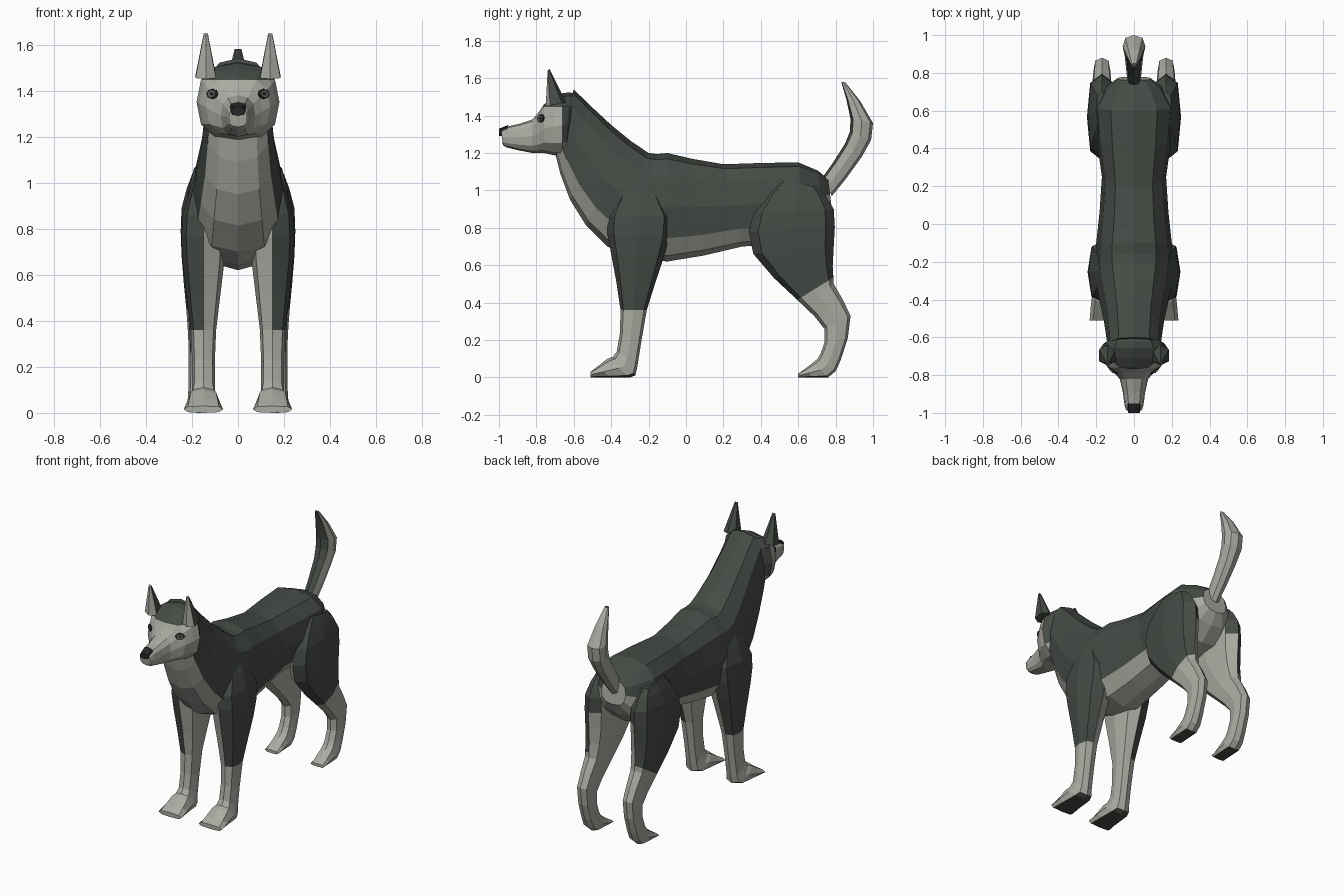
import bpy, bmesh, math
from mathutils import Vector, Matrix
from mathutils.bvhtree import BVHTree

cube = bpy.data.objects.get("Cube")
if cube:
    bpy.data.objects.remove(cube, do_unlink=True)


def material(name, red, green, blue):
    colour = (red, green, blue, 1)
    mat = bpy.data.materials.new(name)
    mat.use_nodes = True
    mat.diffuse_color = colour
    for node in mat.node_tree.nodes:
        if node.type == 'BSDF_PRINCIPLED':
            node.inputs["Base Color"].default_value = colour
    return mat


DARK, LIGHT, BLACK, IRIS = range(4)
PALETTE = [material("dark_fur", .06, .07, .06),
           material("light_fur", .4, .41, .36),
           material("black_skin", .02, .02, .02),
           material("grey_iris", .16, .17, .16)]


def finish(name, bm, mirror):
    mesh = bpy.data.meshes.new(name)
    bm.to_mesh(mesh)
    bm.free()
    for mat in PALETTE:
        mesh.materials.append(mat)
    ob = bpy.data.objects.new(name, mesh)
    bpy.context.collection.objects.link(ob)
    if mirror:
        ob.modifiers.new("Mirror", 'MIRROR').use_mirror_merge = False
    return ob


def smooth_keys(keys):
    """Add one rounded in-between ring between each pair of key rings."""
    keys = [Vector(key) for key in keys]
    result = [keys[0]]
    for i, (here, after) in enumerate(zip(keys, keys[1:])):
        before = keys[max(i - 1, 0)]
        beyond = keys[min(i + 2, len(keys) - 1)]
        chord = (here + after) / 2
        result.append(chord + (chord - (before + beyond) / 2) / 8)
        result.append(after)
    return result


def signed_power(value, exponent):
    return math.copysign(abs(value) ** exponent, value)


def loft(name, keys, sides=8, x=0, roundness=.8, base=DARK, accent=(),
         cut=None, rule=None):
    """Skin rings that each span a front or top point (y, z) to a back or
    bottom point (y, z) with a half width; parts off the middle are mirrored."""
    bm = bmesh.new()
    rings = []
    for front_y, front_z, back_y, back_z, width in smooth_keys(keys):
        front = Vector((x, front_y, max(front_z, 0)))
        back = Vector((x, back_y, max(back_z, 0)))
        ring = []
        for j in range(sides):
            angle = math.tau * j / sides
            blend = (1 - signed_power(math.cos(angle), roundness)) / 2
            point = front.lerp(back, blend)
            point.x += width * signed_power(math.sin(angle), roundness)
            ring.append(bm.verts.new(point))
        rings.append(ring)
    for ring, following in zip(rings, rings[1:]):
        for j in range(sides):
            k = (j + 1) % sides
            face = bm.faces.new((ring[j], ring[k], following[k], following[j]))
            face.material_index = LIGHT if j in accent else base
    for ring in (rings[0], rings[-1]):
        bm.faces.new(ring).material_index = base
    bmesh.ops.recalc_face_normals(bm, faces=bm.faces[:])
    if cut:
        origin, direction = Vector(cut[0]), Vector(cut[1])
        bmesh.ops.bisect_plane(bm, geom=bm.verts[:] + bm.edges[:] + bm.faces[:],
                               dist=.0001, plane_co=origin, plane_no=direction)
    bm.normal_update()
    if rule:
        for face in bm.faces:
            centre = face.calc_center_median()
            above = bool(cut) and (centre - origin).dot(direction) > 0
            face.material_index = rule(centre, face.normal, above,
                                       face.material_index)
    return finish(name, bm, mirror=x != 0)


def rump_patch(centre, normal, above, current):
    return LIGHT if normal.y > .8 and centre.z > .8 else current


def face_mask(centre, normal, above, current):
    behind = centre.y > -.655 and centre.z > 1.25
    return DARK if above or behind else LIGHT


def ear_fur(centre, normal, above, current):
    return LIGHT if normal.y < -.4 else DARK


def leg_fur(centre, normal, above, current):
    pad = centre.z < .03 and normal.z < -.75
    outer = above and (normal.x > 0 or centre.z > .85)
    return DARK if pad or outer else LIGHT


# Torso and neck, from rump to nape, with a light underside
loft("torso", [(.76, 1.06, .78, .9, .09),
               (.6, 1.15, .65, .74, .215),
               (.2, 1.14, .3, .7, .17),
               (-.1, 1.2, -.1, .62, .2),
               (-.2, 1.2, -.42, .7, .2),
               (-.4, 1.35, -.62, .95, .16),
               (-.6, 1.54, -.7, 1.2, .14)],
     sides=12, accent=(4, 5, 6, 7), rule=rump_patch)

# Head and muzzle, with a dark crown
head = loft("head", [(-.6, 1.52, -.64, 1.2, .14),
                     (-.66, 1.52, -.66, 1.18, .18),
                     (-.76, 1.46, -.76, 1.2, .14),
                     (-.82, 1.38, -.82, 1.2, .075),
                     (-.96, 1.34, -.96, 1.23, .05),
                     (-.99, 1.32, -.98, 1.25, .04)],
            sides=12, cut=((0, 0, 1.445), (0, 0, 1)), rule=face_mask)

# Nose
loft("nose", [(-.95, 1.35, -.96, 1.29, .04),
              (-1, 1.33, -1, 1.29, .03)], base=BLACK)

# Ears with light fronts
loft("ears", [(-.75, 1.45, -.64, 1.47, .05),
              (-.74, 1.64, -.73, 1.65, .01)],
     sides=6, x=.14, rule=ear_fur)

# Eyes: thin plates laid on the cheeks
tree = BVHTree.FromPolygons([v.co for v in head.data.vertices],
                            [f.vertices[:] for f in head.data.polygons])
spot, normal, _, _ = tree.ray_cast(Vector((.11, -2, 1.385)), Vector((0, 1, 0)))
facing = normal.to_track_quat('Z', 'Y').to_matrix().to_4x4()
for layer, (name, radius, colour) in enumerate((("eye_rims", .03, BLACK),
                                                ("eye_irises", .02, IRIS),
                                                ("eye_pupils", .01, BLACK))):
    bm = bmesh.new()
    bmesh.ops.create_cone(bm, cap_ends=True, segments=8, radius1=radius,
                          radius2=radius, depth=.006)
    place = Matrix.Translation(spot + normal * .003 * (layer + 1))
    flatten = Matrix.Diagonal((1, .75, 1, 1))
    bmesh.ops.transform(bm, matrix=place @ facing @ flatten, verts=bm.verts[:])
    for face in bm.faces:
        face.material_index = colour
    finish(name, bm, mirror=True)

# Legs: dark outer fur above the cut, light inside and below, dark pads
loft("front_legs", [(-.3, 1.05, -.2, 1.05, .03),
                    (-.42, .86, -.08, .86, .09),
                    (-.4, .66, -.12, .64, .09),
                    (-.35, .36, -.21, .36, .055),
                    (-.37, .14, -.26, .06, .05),
                    (-.42, .1, -.3, 0, .07),
                    (-.51, .03, -.51, 0, .085)],
     x=.15, roundness=.7, cut=((0, 0, .36), (0, 0, 1)), rule=leg_fur)

loft("hind_legs", [(.5, 1.05, .7, 1.02, .03),
                   (.36, .88, .79, .9, .075),
                   (.36, .66, .79, .7, .075),
                   (.6, .41, .79, .5, .055),
                   (.74, .26, .88, .33, .045),
                   (.72, .13, .83, .1, .045),
                   (.68, .08, .76, 0, .05),
                   (.6, .02, .6, 0, .05)],
     x=.17, roundness=.7, cut=((0, .7, .48), (0, -.5, .8)), rule=leg_fur)

# Raised tail, dark along its front
loft("tail", [(.73, 1.07, .78, .97, .035),
              (.85, 1.25, .94, 1.18, .05),
              (.88, 1.38, 1, 1.36, .06),
              (.83, 1.58, .85, 1.58, .015)], accent=range(1, 7))
